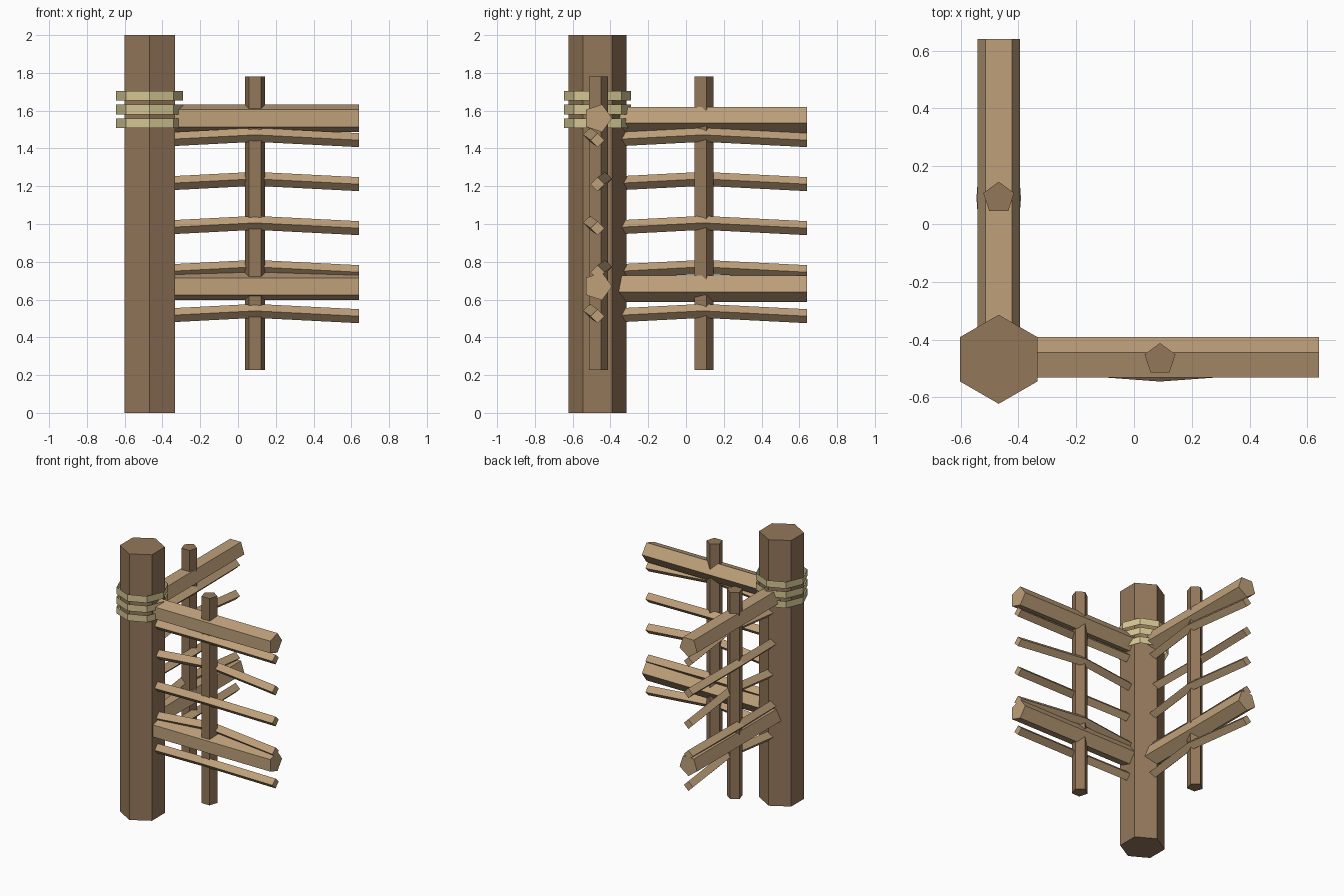
import bpy
import bmesh
from math import sin, cos, radians
from mathutils import Vector

if "Cube" in bpy.data.objects:
    bpy.data.objects.remove(bpy.data.objects["Cube"])


def material(name, rgb):
    """Flat material from 0-255 display values."""
    lin = [((c / 255 + 0.055) / 1.055) ** 2.4 for c in rgb] + [1]
    mat = bpy.data.materials.new(name)
    mat.use_nodes = True
    mat.diffuse_color = lin
    bsdf = mat.node_tree.nodes["Principled BSDF"]
    bsdf.inputs["Base Color"].default_value = lin
    bsdf.inputs["Roughness"].default_value = 0.9
    return mat


DARK_WOOD = material("dark wood", (148, 119, 90))
LIGHT_WOOD = material("light wood", (190, 160, 122))
ROPE = material("straw rope", (212, 198, 146))

X, Y, Z = Vector((1, 0, 0)), Vector((0, 1, 0)), Vector((0, 0, 1))


def sweep(name, path, u, v, sides, radius, turn, mat, capped=True):
    """Polygon in the u-v plane carried along the path; turn is the first corner's angle."""
    bm = bmesh.new()
    angles = [radians(turn + 360 * i / sides) for i in range(sides)]
    rings = [[bm.verts.new(Vector(p) + radius * (cos(a) * u + sin(a) * v))
              for a in angles] for p in path]
    for a, b in zip(rings, rings[1:]):
        for i in range(sides):
            j = (i + 1) % sides
            bm.faces.new((a[i], a[j], b[j], b[i]))
    if capped:
        bm.faces.new(rings[0][::-1])
        bm.faces.new(rings[-1])
    bmesh.ops.recalc_face_normals(bm, faces=bm.faces[:])
    mesh = bpy.data.meshes.new(name)
    bm.to_mesh(mesh)
    bm.free()
    mesh.materials.append(mat)
    obj = bpy.data.objects.new(name, mesh)
    bpy.context.collection.objects.link(obj)
    return obj


# Corner post
CX = CY = -0.468
corner = Vector((CX, CY, 0))
sweep("corner_post", [corner, corner + 2 * Z], X, Y, 6, 0.154, 90, DARK_WOOD)

# Rope bands: thin open loops around the post
for n, z in enumerate((1.508, 1.581, 1.654)):
    sweep(f"rope_band_{n + 1}", [corner + z * Z, corner + (z + 0.051) * Z],
          X, Y, 8, 0.178, 0, ROPE, capped=False)

START, MID, END = -0.45, 0.09, 0.64


def panel(label, along, out, beam_turn, beam_heights):
    """One fence panel: two beams, an upright, and five slats woven around it."""
    side = Vector((abs(out.x), abs(out.y), 0))
    base = CX * side

    def at(t, z, push=0.0):
        return base + t * along + z * Z + push * out

    for level, z in zip(("lower", "upper"), beam_heights):
        sweep(f"{label}_{level}_beam", [at(START, z), at(END, z)],
              side, Z, 5, 0.077, beam_turn, LIGHT_WOOD)

    sweep(f"{label}_upright", [at(MID, 0.226), at(MID, 1.78)],
          X, Y, 5, 0.056, 90, DARK_WOOD)

    for n in range(5):
        z = 0.54 + 0.233 * n
        push = 0.04 if n % 2 == 0 else -0.04
        sweep(f"{label}_slat_{n + 1}",
              [at(START, z - 0.028), at(MID, z, push), at(END, z - 0.028)],
              side, Z, 4, 0.037, 0, LIGHT_WOOD)


panel("front", X, -Y, 0, (0.67, 1.56))
panel("side", Y, X, -90, (0.665, 1.558))
